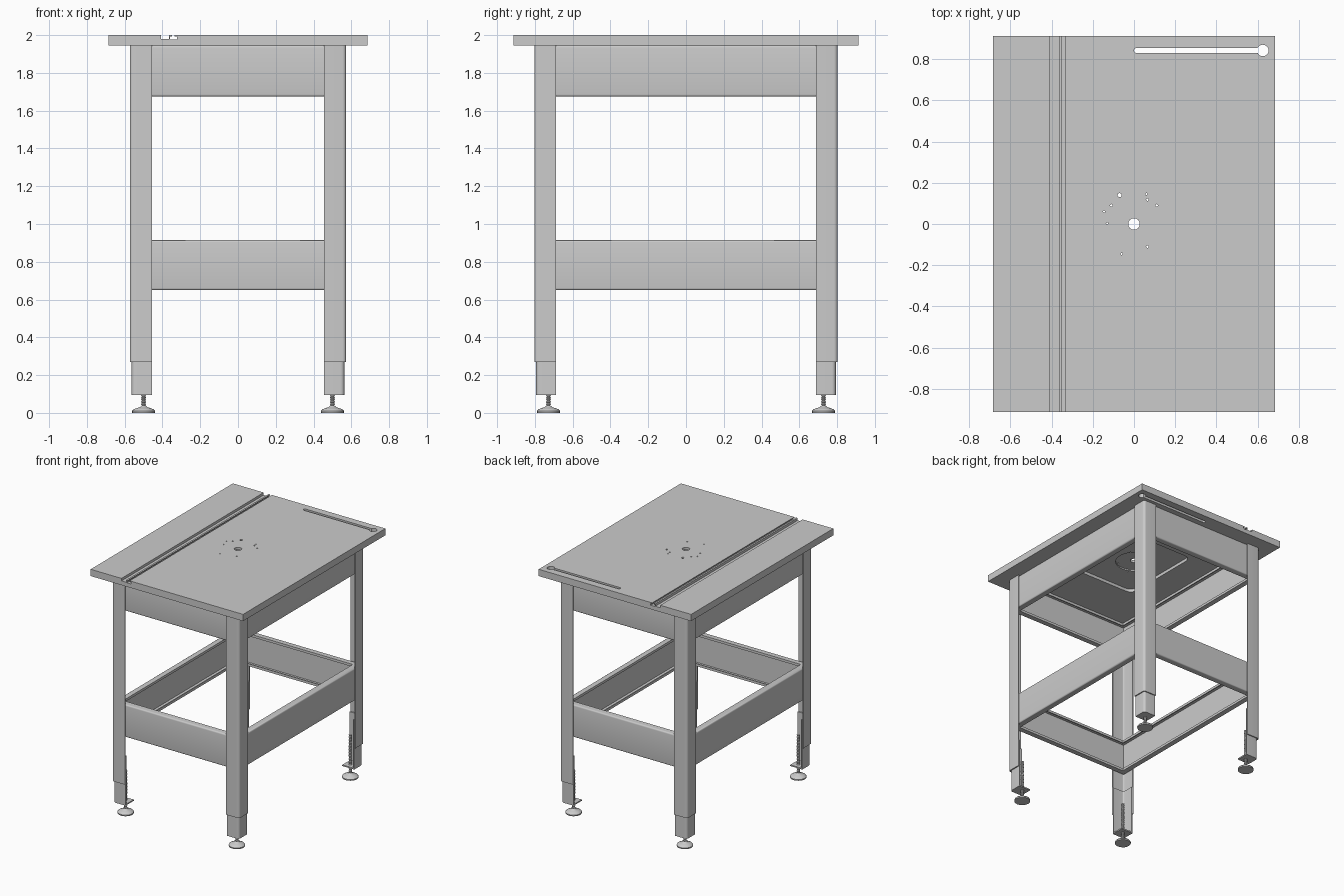
import bpy, bmesh, math

if "Cube" in bpy.data.objects:
    bpy.data.objects.remove(bpy.data.objects["Cube"])


def add(name, verts, faces):
    me = bpy.data.meshes.new(name)
    me.from_pydata(verts, [], faces)
    bm = bmesh.new()
    bm.from_mesh(me)
    bmesh.ops.recalc_face_normals(bm, faces=bm.faces)
    bm.to_mesh(me)
    bm.free()
    ob = bpy.data.objects.new(name, me)
    bpy.context.collection.objects.link(ob)
    return ob


def loft(name, rings, closed=False):
    """Skin a list of equal rings; cap the ends unless the loft is closed."""
    n, k = len(rings[0]), len(rings)
    verts = [p for ring in rings for p in ring]
    faces = []
    for i in range(k if closed else k - 1):
        a, b = i * n, ((i + 1) % k) * n
        faces += [(a + j, a + (j + 1) % n, b + (j + 1) % n, b + j) for j in range(n)]
    if not closed:
        faces += [tuple(range(n)), tuple(range((k - 1) * n, k * n))]
    return add(name, verts, faces)


def prism(name, outline, z0, z1):
    return loft(name, [[(x, y, z) for x, y in outline] for z in (z0, z1)])


def box(name, x0, x1, y0, y1, z0, z1):
    return prism(name, [(x0, y0), (x1, y0), (x1, y1), (x0, y1)], z0, z1)


def arc(cx, cy, r, a0, a1, n):
    return [(cx + r * math.cos(math.radians(a0 + (a1 - a0) * i / n)),
             cy + r * math.sin(math.radians(a0 + (a1 - a0) * i / n))) for i in range(n + 1)]


def rounded(x0, x1, y0, y1, r, n=6):
    return (arc(x1 - r, y1 - r, r, 0, 90, n) + arc(x0 + r, y1 - r, r, 90, 180, n)
            + arc(x0 + r, y0 + r, r, 180, 270, n) + arc(x1 - r, y0 + r, r, 270, 360, n))


def disc(x, y, r, n=24):
    return arc(x, y, r, 0, 360, n)[:-1]


def activate(ob):
    bpy.ops.object.select_all(action='DESELECT')
    ob.select_set(True)
    bpy.context.view_layer.objects.active = ob


def smooth(ob):
    activate(ob)
    bpy.ops.object.shade_smooth_by_angle(angle=math.radians(35))


def cut(ob, cutter):
    m = ob.modifiers.new("cut", 'BOOLEAN')
    m.operation, m.solver, m.object = 'DIFFERENCE', 'EXACT', cutter
    activate(ob)
    bpy.ops.object.modifier_apply(modifier=m.name)
    bpy.data.objects.remove(cutter)


def four_corners(ob):
    m = ob.modifiers.new("corners", 'MIRROR')
    m.use_axis = (True, True, False)
    m.use_mirror_merge = False


# Table top with track groove, underside pocket, fence slot and holes
top = box("table_top", -0.685, 0.685, -0.913, 0.913, 1.945, 2.0)
cut(top, box("groove_cutter", -0.42, -0.31, -1, 1, 1.97, 2.1))
cut(top, prism("pocket_cutter", rounded(-0.27, 0.27, -0.35, 0.35, 0.06), 1.9, 1.97))
cut(top, prism("recess_cutter", disc(0, 0, 0.14, 40), 1.9, 1.98))
cut(top, prism("slot_cutter", rounded(0.0, 0.63, 0.83, 0.854, 0.0119), 1.9, 2.1))
holes = [(0.625, 0.842, 0.028), (0, 0, 0.028), (-0.07, 0.14, 0.01), (0.06, 0.145, 0.005),
         (0.065, 0.118, 0.006), (0.11, 0.09, 0.006), (-0.11, 0.09, 0.006), (-0.145, 0.06, 0.005),
         (-0.13, 0.003, 0.005), (0.065, -0.11, 0.006), (-0.06, -0.145, 0.005)]
for x, y, r in holes:
    cut(top, prism("hole_cutter", disc(x, y, r, 24 if r > 0.02 else 12), 1.9, 2.1))

# Combined guide and T-slot track, extruded along y
track = [(-0.42, 1.97), (-0.31, 1.97), (-0.31, 2.0), (-0.335, 2.0), (-0.335, 1.993), (-0.322, 1.993),
         (-0.322, 1.977), (-0.359, 1.977), (-0.359, 1.993), (-0.35, 1.993), (-0.35, 2.0),
         (-0.364, 2.0), (-0.364, 1.98), (-0.408, 1.98), (-0.408, 2.0), (-0.42, 2.0)]
loft("guide_track", [[(x, y, z) for x, z in track] for y in (-0.913, 0.913)])


# Rail frames: lipped channel swept around a rectangle with mitred corners
def rail_frame(name, z0, z1, w=0.05, lip=0.02, t=0.008, r=0.012):
    outer = arc(r, z1 - r, r, 90, 180, 4) + arc(r, z0 + r, r, 180, 270, 4)
    prof = [(w - t, z1 - lip), (w, z1 - lip), (w, z1)] + outer
    prof += [(w, z0), (w, z0 + lip), (w - t, z0 + lip), (w - t, z0 + t),
             (t, z0 + t), (t, z1 - t), (w - t, z1 - t)]
    corners = [(1, 1), (-1, 1), (-1, -1), (1, -1)]
    ob = loft(name, [[(sx * (0.562 - d), sy * (0.792 - d), z) for d, z in prof]
                     for sx, sy in corners], closed=True)
    smooth(ob)


rail_frame("upper_rail_frame", 1.675, 1.945)
rail_frame("lower_rail_frame", 0.65, 0.915)


# Legs: bent angle sections, the lower one telescoping inside the upper
def angle_leg(name, xo, yo, z0, z1, t=0.009, r=0.02):
    outline = [(0.455, yo - t), (0.455, yo)]
    outline += arc(xo - r, yo - r, r, 90, 0, 6)
    outline += [(xo, 0.688), (xo - t, 0.688)]
    outline += arc(xo - r, yo - r, r - t, 0, 90, 6)
    ob = prism(name, outline, z0, z1)
    smooth(ob)
    four_corners(ob)


angle_leg("upper_legs", 0.573, 0.803, 0.27, 1.945)
angle_leg("lower_legs", 0.563, 0.793, 0.095, 0.5)
four_corners(box("foot_plates", 0.455, 0.557, 0.688, 0.787, 0.095, 0.105))

# Levelling feet with threaded rods
feet = [(0.06, 0), (0.061, 0.01), (0.055, 0.018), (0.035, 0.026), (0.02, 0.03), (0.014, 0.036)]
for i in range(26):
    feet += [(0.009, 0.04 + i * 0.012), (0.013, 0.046 + i * 0.012)]
foot = loft("levelling_feet", [[(x, y, z) for x, y in disc(0.5, 0.728, r, 20)] for r, z in feet])
smooth(foot)
four_corners(foot)
